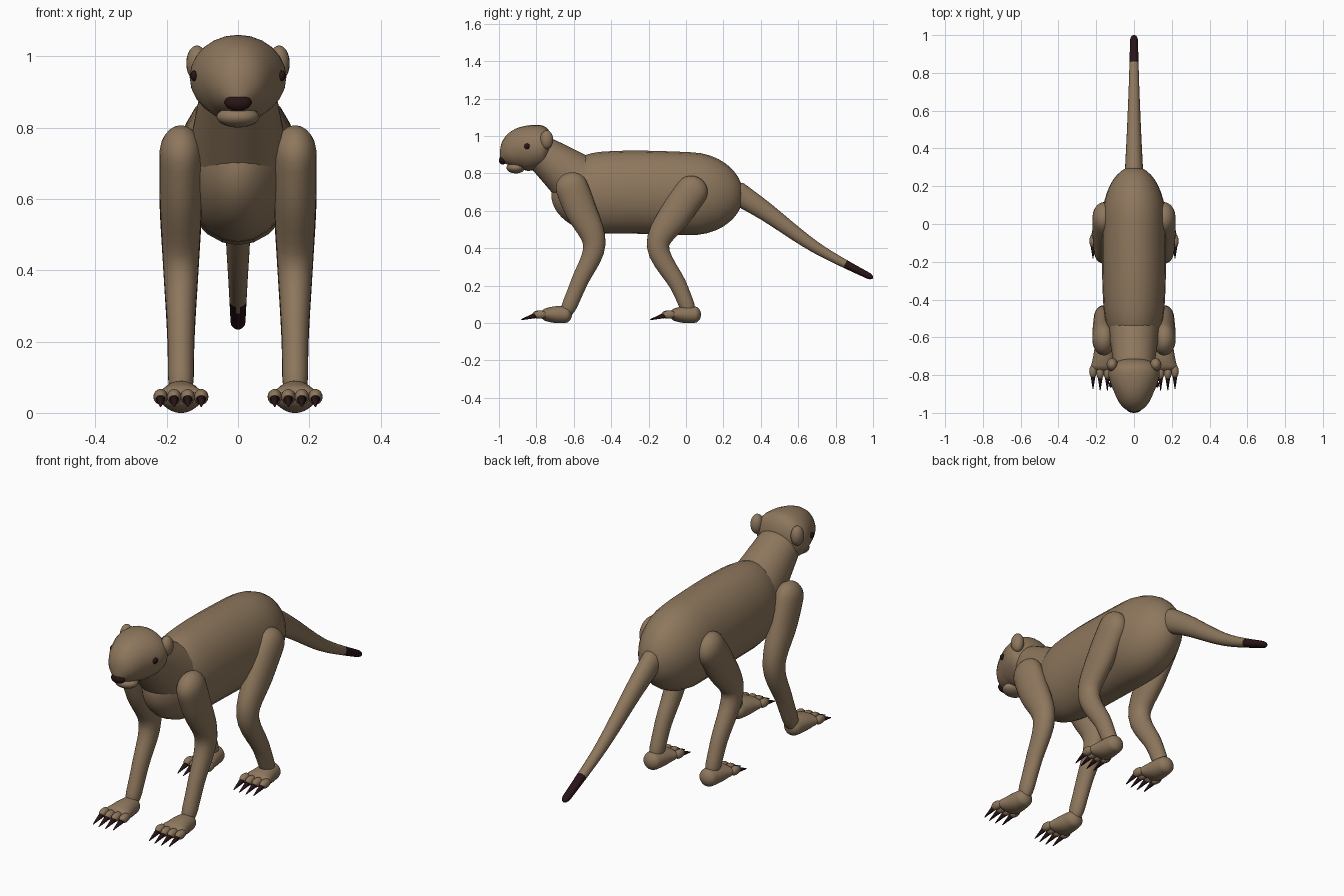
import bpy, bmesh, math
from mathutils import Vector, Matrix

cube = bpy.data.objects.get("Cube")
if cube:
    bpy.data.objects.remove(cube)


def material(name, rgb):
    mat = bpy.data.materials.new(name)
    mat.use_nodes = True
    mat.diffuse_color = (*rgb, 1)
    shader = mat.node_tree.nodes["Principled BSDF"]
    shader.inputs["Base Color"].default_value = (*rgb, 1)
    shader.inputs["Roughness"].default_value = 0.8
    return mat


FUR = material("tan fur", (0.27, 0.185, 0.11))
DARK = material("dark brown", (0.022, 0.007, 0.008))


def finish(name, mesh_data, materials, mirror=False):
    bmesh.ops.recalc_face_normals(mesh_data, faces=mesh_data.faces)
    for face in mesh_data.faces:
        face.smooth = True
    mesh = bpy.data.meshes.new(name)
    mesh_data.to_mesh(mesh)
    mesh_data.free()
    for mat in materials:
        mesh.materials.append(mat)
    part = bpy.data.objects.new(name, mesh)
    bpy.context.collection.objects.link(part)
    if mirror:
        part.modifiers.new("mirror", 'MIRROR').use_mirror_merge = False


def blend(points, t):
    """Smooth curve through evenly spaced points, t from start to end."""
    last = len(points) - 1
    index = min(int(t * last), last - 1)
    u = t * last - index
    before, start, end, after = (Vector(points[min(max(index + k, 0), last)])
                                 for k in (-1, 0, 1, 2))
    return start + 0.5 * u * (end - before + u * (
        2 * before - 5 * start + 4 * end - after
        + u * (3 * (start - end) + after - before)))


def tube(name, path, sizes, cap, x=0, mirror=False, dark_from=math.inf,
         steps=32, sides=24):
    """Sweep ovals of (half width, half depth) along a (y, z) path, round ends."""
    mesh_data = bmesh.new()
    # Rings crowd towards both ends so that the caps are round
    times = [(1 - math.cos(math.pi * i / steps)) / 2 for i in range(steps + 1)]
    middles = [blend(path, t) for t in times]
    loops = []
    for i, t in enumerate(times):
        along = (middles[min(i + 1, steps)] - middles[max(i - 1, 0)]).normalized()
        to_end = min((middles[i] - middles[0]).length, (middles[i] - middles[-1]).length)
        inset = 1 - min(to_end / cap, 1)
        roundness = max(math.sqrt(1 - inset * inset), 0.02)
        width, depth = blend(sizes, t) * roundness
        loop = []
        for k in range(sides):
            angle = math.tau * k / sides
            rise = depth * math.sin(angle)
            loop.append(mesh_data.verts.new((
                x + width * math.cos(angle),
                middles[i].x - along.y * rise,
                middles[i].y + along.x * rise)))
        loops.append(loop)
    for ring, following in zip(loops, loops[1:]):
        for k in range(sides):
            mesh_data.faces.new((ring[k - 1], ring[k], following[k], following[k - 1]))
    mesh_data.faces.new(loops[0])
    mesh_data.faces.new(loops[-1])
    for face in mesh_data.faces:
        face.material_index = int(face.calc_center_median().y > dark_from)
    finish(name, mesh_data, [FUR, DARK], mirror)


def add_ball(mesh_data, centre, radii):
    bmesh.ops.create_uvsphere(
        mesh_data, u_segments=20, v_segments=12, radius=1,
        matrix=Matrix.Translation(centre) @ Matrix.Diagonal((*radii, 1)))


def ball(name, centre, radii, mat, mirror=False):
    mesh_data = bmesh.new()
    add_ball(mesh_data, centre, radii)
    finish(name, mesh_data, [mat], mirror)


# Trunk and neck
tube("body", path=[(0.305, 0.68), (-0.3, 0.7), (-0.72, 0.68)],
     sizes=[(0.165, 0.22), (0.168, 0.222), (0.14, 0.21)], cap=0.28)
tube("neck", path=[(-0.53, 0.72), (-0.8, 0.93)],
     sizes=[(0.14, 0.16), (0.1, 0.09)], cap=0.05)

# Head with chin, ears, eyes and nose
tube("head", path=[(-0.99, 0.87), (-0.9, 0.92), (-0.8, 0.94), (-0.71, 0.94)],
     sizes=[(0.045, 0.04), (0.1, 0.11), (0.135, 0.12), (0.12, 0.1)], cap=0.06)
ball("chin", (0, -0.91, 0.83), (0.06, 0.05, 0.03), FUR)
ball("ears", (0.115, -0.745, 0.98), (0.03, 0.035, 0.05), FUR, mirror=True)
ball("eyes", (0.123, -0.85, 0.945), (0.01, 0.015, 0.015), DARK, mirror=True)
ball("nose", (0, -0.98, 0.87), (0.038, 0.02, 0.023), DARK)

# Tail with a dark tip
tube("tail", path=[(0.25, 0.71), (0.42, 0.6), (0.7, 0.4), (1, 0.24)],
     sizes=[(0.05, 0.065), (0.02, 0.016)], cap=0.03, dark_from=0.86)

# Legs, bent at elbow and knee
LEG_X = 0.16
LEG_SIZES = [(0.06, 0.085), (0.06, 0.085), (0.05, 0.06), (0.038, 0.045), (0.036, 0.04)]
tube("front_legs", path=[(-0.64, 0.8), (-0.57, 0.62), (-0.49, 0.42),
                         (-0.57, 0.22), (-0.65, 0.03)],
     sizes=LEG_SIZES, cap=0.08, x=LEG_X, mirror=True)
tube("hind_legs", path=[(0.08, 0.77), (-0.05, 0.59), (-0.15, 0.41),
                        (-0.04, 0.2), (0.03, 0.03)],
     sizes=LEG_SIZES, cap=0.08, x=LEG_X, mirror=True)


# Feet, each with four toes and dark claws
def foot(prefix, heel):
    ankle_height = 0.045
    front = heel - 0.17
    tube(prefix + "_feet", path=[(heel, ankle_height), (front, ankle_height)],
         sizes=[(0.04, 0.04), (0.055, 0.045), (0.075, 0.025)],
         cap=0.03, x=LEG_X, mirror=True)
    toes, claws = bmesh.new(), bmesh.new()
    for place in (-1.5, -0.5, 0.5, 1.5):
        x = LEG_X + place * 0.038
        reach = front - (0.008 if abs(place) < 1 else 0)
        add_ball(toes, (x, reach, ankle_height), (0.02, 0.035, 0.022))
        # Claws point forward and slightly down
        bmesh.ops.create_cone(
            claws, cap_ends=True, segments=10, radius1=0.018, radius2=0.002, depth=0.1,
            matrix=Matrix.Translation((x, reach - 0.045, 0.033))
            @ Matrix.Rotation(math.radians(107), 4, 'X'))
    finish(prefix + "_toes", toes, [FUR], mirror=True)
    finish(prefix + "_claws", claws, [DARK], mirror=True)


foot("front", heel=-0.61)
foot("hind", heel=0.08)
